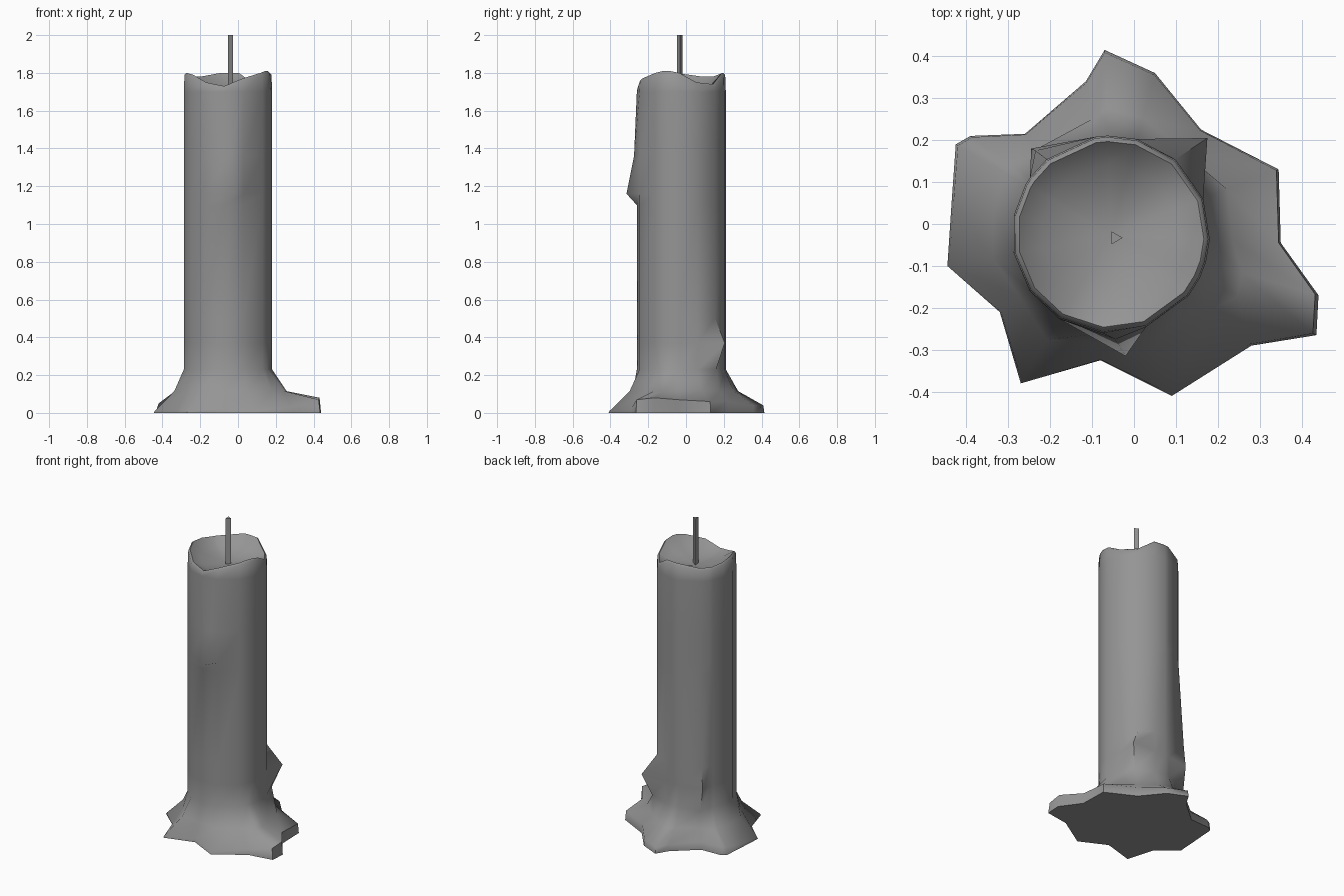
import bpy
import bmesh
from math import atan2, cos, sin, pi, radians

cube = bpy.data.objects.get("Cube")
if cube:
    bpy.data.objects.remove(cube)

CX, CY, R = -0.055, -0.025, 0.236

wax = bpy.data.materials.new("grey wax")
wax.use_nodes = True
GREY = (0.3, 0.3, 0.3, 1)
wax.diffuse_color = GREY
wax.node_tree.nodes["Principled BSDF"].inputs["Base Color"].default_value = GREY


def add_object(name, bm, angle):
    bmesh.ops.recalc_face_normals(bm, faces=bm.faces)
    mesh = bpy.data.meshes.new(name)
    bm.to_mesh(mesh)
    bm.free()
    mesh.materials.append(wax)
    obj = bpy.data.objects.new(name, mesh)
    bpy.context.collection.objects.link(obj)
    bpy.ops.object.select_all(action="DESELECT")
    obj.select_set(True)
    bpy.context.view_layer.objects.active = obj
    bpy.ops.object.shade_smooth_by_angle(angle=radians(angle))


# Each column: puddle outline x, y, puddle lip height, rim height
columns = [
    (.35, -.045, .07, 1.80), (.345, .13, .06, 1.75), (.16, .225, .06, 1.74),
    (.05, .36, .04, 1.80), (-.07, .415, .04, 1.80), (-.115, .34, .04, 1.80),
    (-.26, .215, .05, 1.78), (-.39, .21, .05, 1.78), (-.425, .19, .05, 1.78),
    (-.435, .05, .02, 1.79), (-.445, -.1, .01, 1.80), (-.32, -.21, .02, 1.79),
    (-.27, -.38, .01, 1.75), (-.08, -.325, .02, 1.73), (.09, -.41, .01, 1.77),
    (.28, -.29, .03, 1.80), (.435, -.265, .07, 1.81), (.44, -.17, .08, 1.81),
]
body_heights = [.23, .37, .5, 1.1, 1.16, 1.36, 1.7]

# Wax drips: (row, column) -> x, y
drips = {
    (0, 2): (.13, .16), (1, 2): (.175, .205),
    (0, 6): (-.23, .18), (1, 6): (-.245, .18), (2, 6): (-.235, .175),
    (4, 13): (-.02, -.315), (5, 13): (-.045, -.275),
}


def column_points(i, x, y, lip, rim):
    a = atan2(y - CY, x - CX)
    bx, by = CX + R * cos(a), CY + R * sin(a)

    def spread(t, z):
        return (bx + (x - bx) * t, by + (y - by) * t, z)

    def inside(s, z):
        return (CX + (bx - CX) * s, CY + (by - CY) * s, z)

    points = [spread(1, 0), spread(.97, lip), spread(.32, .115)]
    for row, z in enumerate(body_heights):
        px, py = drips.get((row, i), (bx, by))
        points.append((px, py, z))
    points += [inside(.985, rim - .01), inside(.94, rim), inside(.7, rim * .4 + 1.02)]
    return points


# Candle: lofted rings from the puddle to the hollow top
bm = bmesh.new()
grid = [[bm.verts.new(p) for p in column_points(i, *c)] for i, c in enumerate(columns)]
count = len(grid)
for i in range(count):
    a, b = grid[i], grid[(i + 1) % count]
    for j in range(len(a) - 1):
        bm.faces.new((a[j], b[j], b[j + 1], a[j + 1]))
bm.faces.new([col[0] for col in reversed(grid)])
pool = bm.verts.new((CX, CY, 1.70))
for i in range(count):
    bm.faces.new((grid[i][-1], grid[(i + 1) % count][-1], pool))
add_object("candle", bm, 60)

# Wick: thin three-sided rod
bm = bmesh.new()
ends = [[bm.verts.new((-.045 + .018 * cos(k * 2 * pi / 3), -.033 + .018 * sin(k * 2 * pi / 3), z))
         for k in range(3)] for z in (1.68, 2.0)]
for k in range(3):
    n = (k + 1) % 3
    bm.faces.new((ends[0][k], ends[0][n], ends[1][n], ends[1][k]))
for end in ends:
    bm.faces.new(end)
add_object("wick", bm, 30)
